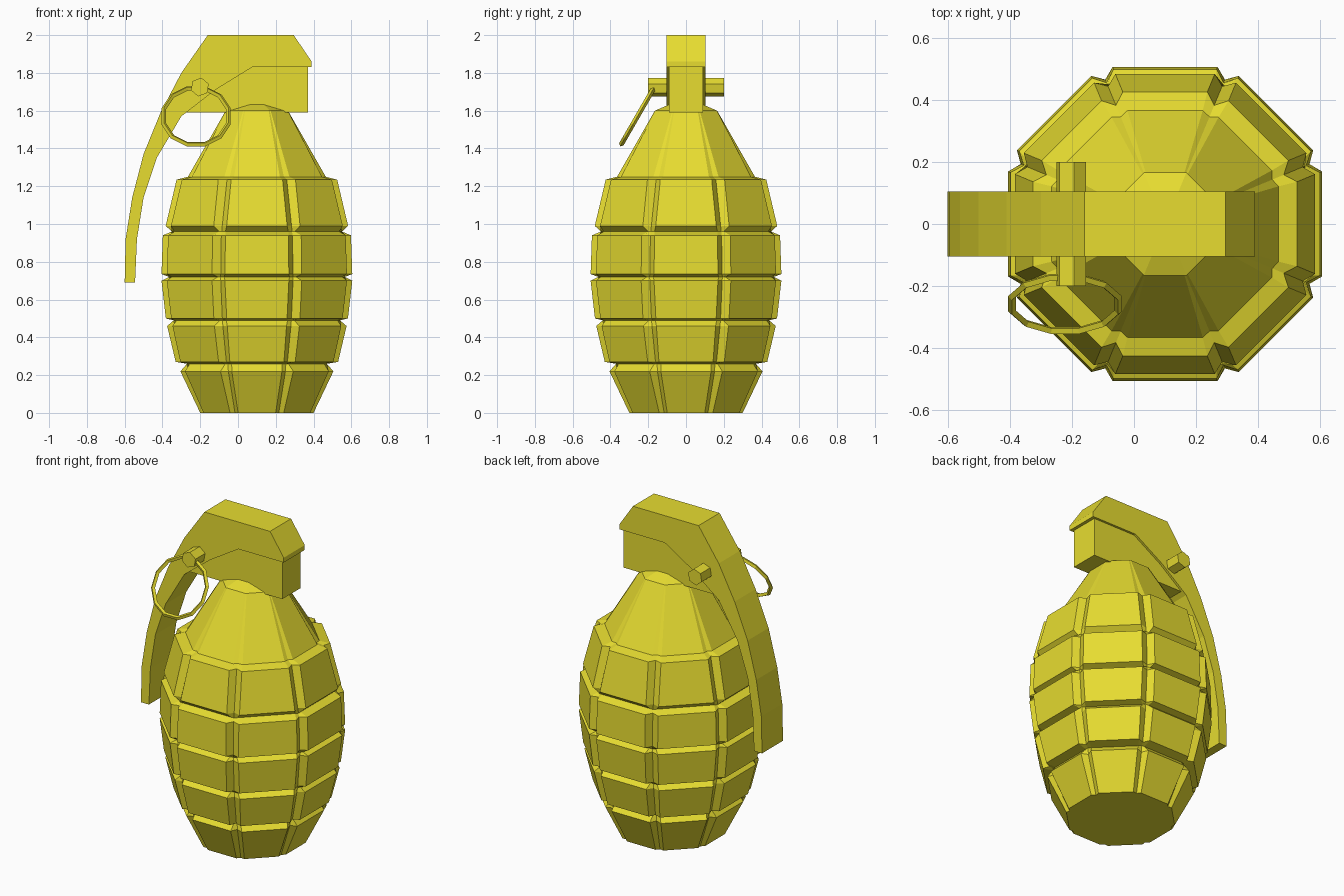
import bpy, bmesh
from math import cos, sin, tan, pi, radians

if "Cube" in bpy.data.objects:
    bpy.data.objects.remove(bpy.data.objects["Cube"])

paint = bpy.data.materials.new("yellow_paint")
paint.diffuse_color = (0.8, 0.72, 0.03, 1)
paint.use_nodes = True
paint.node_tree.nodes["Principled BSDF"].inputs["Base Color"].default_value = paint.diffuse_color


def add_object(name, bm):
    bmesh.ops.recalc_face_normals(bm, faces=bm.faces)
    mesh = bpy.data.meshes.new(name)
    bm.to_mesh(mesh)
    bm.free()
    obj = bpy.data.objects.new(name, mesh)
    obj.data.materials.append(paint)
    bpy.context.collection.objects.link(obj)
    return obj


def extrude_outline(name, points, half_width):
    """Side outline in x/z given thickness along y."""
    bm = bmesh.new()
    face = bm.faces.new([bm.verts.new((x, -half_width, z)) for x, z in points])
    new = bmesh.ops.extrude_face_region(bm, geom=[face])["geom"]
    verts = [v for v in new if isinstance(v, bmesh.types.BMVert)]
    bmesh.ops.translate(bm, verts=verts, vec=(0, 2 * half_width, 0))
    return add_object(name, bm)


# Body: octagonal loft, each ring is (z, panel apothem, groove apothem, panel inset)
CENTRE_X = 0.1
rings = [
    (0.00, 0.300, 0.280, 0.025),
    (0.22, 0.405, 0.365, 0.035), (0.26, 0.370, 0.370, 0.020),
    (0.27, 0.430, 0.390, 0.035), (0.46, 0.475, 0.435, 0.040), (0.49, 0.440, 0.440, 0.020),
    (0.50, 0.482, 0.442, 0.040), (0.70, 0.505, 0.462, 0.040), (0.72, 0.465, 0.465, 0.020),
    (0.735, 0.505, 0.462, 0.040), (0.94, 0.498, 0.455, 0.040), (0.96, 0.450, 0.450, 0.020),
    (0.99, 0.483, 0.443, 0.040), (1.235, 0.425, 0.382, 0.040), (1.25, 0.365, 0.345, 0.030),
    (1.60, 0.165, 0.165, 0.006), (1.645, 0.060, 0.060, 0.003),
]
bm = bmesh.new()
loops = []
for z, panel, groove, inset in rings:
    loop = []
    half = panel * tan(pi / 8) - inset
    for i in range(8):
        a = i * pi / 4
        g = groove * tan(pi / 8)
        for r, t in ((panel, -half), (panel, half), (groove, g)):
            loop.append(bm.verts.new((CENTRE_X + r * cos(a) - t * sin(a),
                                      r * sin(a) + t * cos(a), z)))
    loops.append(loop)
for low, high in zip(loops, loops[1:]):
    for i in range(24):
        j = (i + 1) % 24
        bm.faces.new((low[i], low[j], high[j], high[i]))
bm.faces.new(loops[0])
bm.faces.new(loops[-1])
add_object("segmented_body", bm)

# Fuse block under the lever
extrude_outline("fuse_block", [(-0.29, 1.59), (0.37, 1.59), (0.37, 1.86),
                               (0.05, 1.86), (-0.16, 1.72)], 0.09)

# Curved safety lever
outer = [(0.39, 1.83), (0.39, 1.86), (0.295, 2.0), (-0.16, 2.0), (-0.30, 1.80),
         (-0.41, 1.59), (-0.50, 1.37), (-0.56, 1.14), (-0.595, 0.92), (-0.60, 0.69)]
inner = [(-0.545, 0.69), (-0.535, 0.92), (-0.50, 1.14), (-0.43, 1.35),
         (-0.30, 1.57), (-0.12, 1.71), (0.075, 1.83)]
extrude_outline("safety_lever", outer + inner, 0.104)

# Hexagonal cross pin
hexagon = [(-0.202 + 0.05 * cos(radians(80 + 60 * i)),
            1.725 + 0.05 * sin(radians(80 + 60 * i))) for i in range(6)]
extrude_outline("cross_pin", hexagon, 0.2)

# Pull ring hanging at a tilt from the front end of the pin
bpy.ops.mesh.primitive_torus_add(major_segments=12, minor_segments=4,
                                 major_radius=0.177, minor_radius=0.013,
                                 location=(-0.222, -0.257, 1.57),
                                 rotation=(radians(60), 0, 0))
ring = bpy.context.object
ring.name = "pull_ring"
ring.data.materials.append(paint)
for v in ring.data.vertices:
    x, y, a = v.co.x, v.co.y, radians(15)
    v.co.x, v.co.y = x * cos(a) - y * sin(a), x * sin(a) + y * cos(a)
for p in ring.data.polygons:
    p.use_smooth = False
